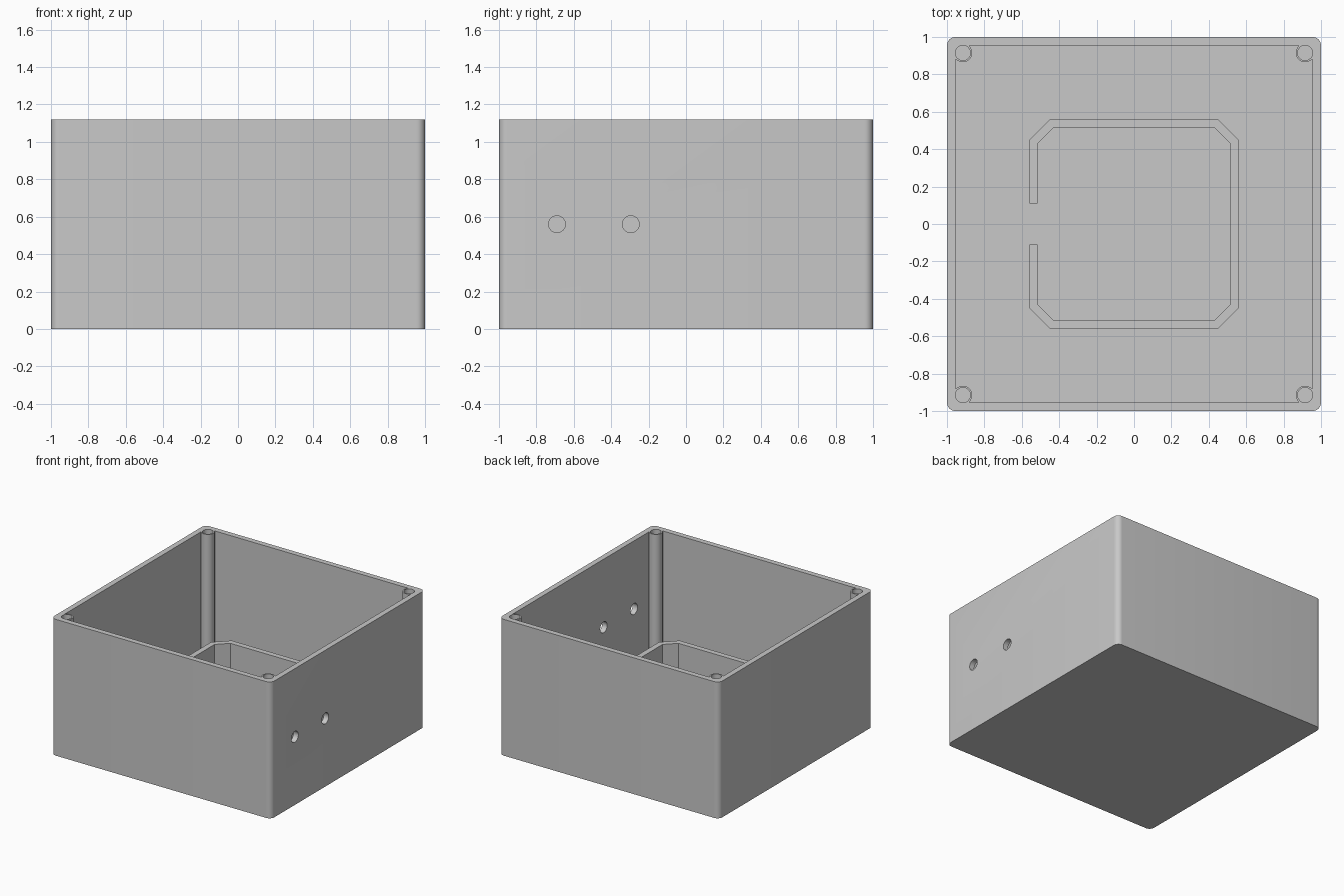
import bpy, bmesh
from math import cos, sin, radians, pi
from mathutils import Matrix, Vector

cube = bpy.data.objects.get("Cube")
if cube:
    bpy.data.objects.remove(cube, do_unlink=True)

HEIGHT, FLOOR, INNER = 1.12, 0.045, 0.955
POST, POST_R, SCREW_R = 0.915, 0.05, 0.04
RIM_R = 0.045

grey = bpy.data.materials.new("plain grey")
grey.use_nodes = True
colour = (0.58, 0.58, 0.58, 1)
grey.diffuse_color = colour
grey.node_tree.nodes["Principled BSDF"].inputs["Base Color"].default_value = colour


def arc(cx, cy, r, start, end, steps):
    angles = [radians(start + (end - start) * i / steps) for i in range(steps + 1)]
    return [(cx + r * cos(a), cy + r * sin(a)) for a in angles]


def four_corners(points):
    """Repeat one corner's outline around all four corners."""
    out = []
    for c, s in ((1, 0), (0, 1), (-1, 0), (0, -1)):
        out += [(c * x - s * y, s * x + c * y) for x, y in points]
    return out


def prism(name, outline, z0, z1):
    bm = bmesh.new()
    face = bm.faces.new([bm.verts.new((x, y, z0)) for x, y in outline])
    top = bmesh.ops.extrude_face_region(bm, geom=[face])["geom"]
    verts = [v for v in top if isinstance(v, bmesh.types.BMVert)]
    bmesh.ops.translate(bm, verts=verts, vec=(0, 0, z1 - z0))
    bmesh.ops.recalc_face_normals(bm, faces=bm.faces)
    mesh = bpy.data.meshes.new(name)
    bm.to_mesh(mesh)
    bm.free()
    mesh.materials.append(grey)
    obj = bpy.data.objects.new(name, mesh)
    bpy.context.collection.objects.link(obj)
    return obj


def select(obj):
    bpy.ops.object.select_all(action='DESELECT')
    obj.select_set(True)
    bpy.context.view_layer.objects.active = obj


def cut(target, cutter):
    cutter.hide_render = True
    mod = target.modifiers.new("cut", 'BOOLEAN')
    mod.operation, mod.solver, mod.object = 'DIFFERENCE', 'EXACT', cutter
    select(target)
    bpy.ops.object.modifier_apply(modifier=mod.name)
    bpy.data.objects.remove(cutter, do_unlink=True)


# Enclosure with rounded vertical corners
c = 1 - RIM_R
box = prism("enclosure", four_corners(arc(c, c, RIM_R, 0, 90, 8)), 0, HEIGHT)

# Cavity whose outline leaves a round screw post in each corner
edge = POST - POST_R * cos(pi / 4)
corner = [(INNER, edge)] + arc(POST, POST, POST_R, -45, -225, 18) + [(edge, INNER)]
cut(box, prism("cavity_cutter", four_corners(corner), FLOOR, HEIGHT + 0.1))

# Screw holes down the posts
for sx in (-1, 1):
    for sy in (-1, 1):
        ring = arc(sx * POST, sy * POST, SCREW_R, 0, 348.75, 31)
        cut(box, prism("screw_cutter", ring, FLOOR, HEIGHT + 0.1))

# Two cable holes through the left wall
for y in (-0.69, -0.295):
    drill = prism("cable_cutter", arc(0, 0, 0.045, 0, 348.75, 31), -0.1, 0.1)
    drill.data.transform(Matrix.Translation(Vector((0.98, y, 0.56)))
                         @ Matrix.Rotation(pi / 2, 4, 'Y'))
    cut(box, drill)

select(box)
bpy.ops.object.shade_smooth_by_angle(angle=radians(30))

# Inner eight-sided fence, open on one side
def half_fence(half, short):
    return [(-half, 0.11), (-half, short), (-short, half), (short, half), (half, short)]


def full_fence(half, short):
    pts = half_fence(half, short)
    return pts + [(x, -y) for x, y in reversed(pts)]


prism("inner_fence", full_fence(0.56, 0.45) + full_fence(0.515, 0.43)[::-1],
      FLOOR - 0.005, 0.485)
